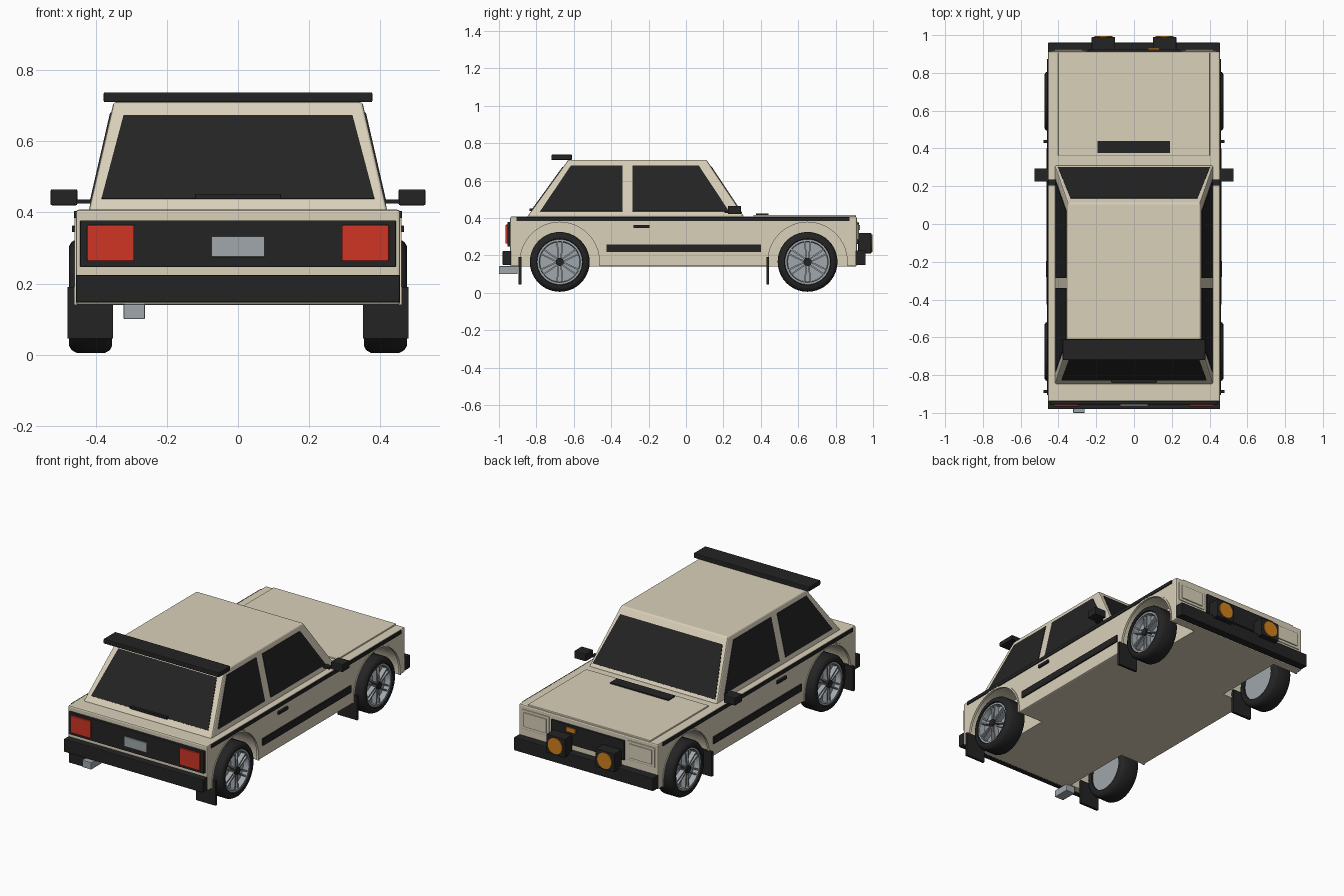
import bpy, bmesh, math
from mathutils import Vector, Matrix

if "Cube" in bpy.data.objects:
    bpy.data.objects.remove(bpy.data.objects["Cube"])


def material(name, rgb):
    m = bpy.data.materials.new(name)
    m.diffuse_color = (*rgb, 1)
    m.use_nodes = True
    m.node_tree.nodes["Principled BSDF"].inputs["Base Color"].default_value = m.diffuse_color
    return m


CREAM = material("cream paint", (0.70, 0.635, 0.49))
BLACK = material("black trim", (0.017, 0.017, 0.017))
RED = material("red lens", (0.62, 0.035, 0.018))
SILVER = material("silver metal", (0.35, 0.385, 0.41))
ORANGE = material("amber lens", (0.64, 0.22, 0.012))


def finish(bm, name, mat, smooth=False):
    bmesh.ops.recalc_face_normals(bm, faces=bm.faces)
    me = bpy.data.meshes.new(name)
    bm.to_mesh(me)
    bm.free()
    ob = bpy.data.objects.new(name, me)
    bpy.context.collection.objects.link(ob)
    me.materials.append(mat)
    if smooth:
        bpy.ops.object.select_all(action='DESELECT')
        ob.select_set(True)
        bpy.context.view_layer.objects.active = ob
        bpy.ops.object.shade_smooth_by_angle(angle=math.radians(35))
    return ob


def box(name, x, y, z, mat, bevel=0.0):
    """Box from (min, max) ranges on each axis."""
    bm = bmesh.new()
    bmesh.ops.create_cube(bm, size=1)
    for v in bm.verts:
        v.co = [r[0] if c < 0 else r[1] for r, c in zip((x, y, z), v.co)]
    if bevel:
        bmesh.ops.bevel(bm, geom=bm.edges[:], offset=bevel, segments=2,
                        profile=0.5, affect='EDGES')
    return finish(bm, name, mat)


def pair(name, x, y, z, mat, bevel=0.0):
    box(name + "_right", x, y, z, mat, bevel)
    box(name + "_left", (-x[1], -x[0]), y, z, mat, bevel)


def prism(name, pts, vec, mat, smooth=False):
    """Extrude a polygon along a vector."""
    bm = bmesh.new()
    f = bm.faces.new([bm.verts.new(p) for p in pts])
    r = bmesh.ops.extrude_face_region(bm, geom=[f])
    bmesh.ops.translate(bm, vec=vec, verts=[v for v in r['geom'] if isinstance(v, bmesh.types.BMVert)])
    return finish(bm, name, mat, smooth)


def disc(name, centre, radius, depth, axis, mat, seg=32):
    bm = bmesh.new()
    rot = Matrix.Rotation(math.pi / 2, 4, 'Y' if axis == 'x' else 'X')
    bmesh.ops.create_cone(bm, cap_ends=True, segments=seg, radius1=radius, radius2=radius,
                          depth=depth, matrix=Matrix.Translation(centre) @ rot)
    return finish(bm, name, mat, True)


def lathe(name, profile, centre, side, mat, seg=40):
    """Spin (x, radius) points around the axle."""
    bm = bmesh.new()
    vs = [bm.verts.new((side * x, centre[0], centre[1] + r)) for x, r in profile]
    es = [bm.edges.new((a, b)) for a, b in zip(vs, vs[1:] + vs[:1])]
    bmesh.ops.spin(bm, geom=vs + es, cent=(0, *centre), axis=(1, 0, 0),
                   angle=2 * math.pi, steps=seg, use_merge=True)
    bmesh.ops.remove_doubles(bm, verts=bm.verts, dist=1e-5)
    return finish(bm, name, mat, True)


AXLES = {"rear": -0.675, "front": 0.65}
AXLE_Z, ARCH = 0.165, 0.22

# Lower body with wheel wells cut out
body = box("lower_body", (-0.456, 0.456), (-0.94, 0.913), (0.14, 0.408), CREAM, 0.008)
bpy.context.view_layer.objects.active = body
for y in AXLES.values():
    for s in (-1, 1):
        cutter = disc("well_cutter", (s * 0.44, y, AXLE_Z), ARCH, 0.30, 'x', CREAM, 48)
        cutter.hide_render = True
        mod = body.modifiers.new("well", 'BOOLEAN')
        mod.operation, mod.solver, mod.object = 'DIFFERENCE', 'EXACT', cutter
        bpy.context.view_layer.objects.active = body
        bpy.ops.object.modifier_apply(modifier=mod.name)
        bpy.data.objects.remove(cutter)

# Cabin: tapered shell
Z0, Z1 = 0.405, 0.71


def mix(a, b, z):
    return a + (b - a) * (z - Z0) / (Z1 - Z0)


def side_x(z): return mix(0.42, 0.35, z)
def front_y(z): return mix(0.312, 0.11, z)
def rear_y(z): return mix(-0.85, -0.63, z)


bm = bmesh.new()
bmesh.ops.create_cube(bm, size=1)
for v in bm.verts:
    z = Z0 if v.co.z < 0 else Z1
    v.co = (math.copysign(side_x(z), v.co.x), front_y(z) if v.co.y > 0 else rear_y(z), z)
bmesh.ops.bevel(bm, geom=bm.edges[:], offset=0.007, segments=2, profile=0.5, affect='EDGES')
finish(bm, "cabin", CREAM)


# Window plates lying on the cabin faces
def window(name, pts, out):
    p = [Vector(q) for q in pts]
    n = (p[1] - p[0]).cross(p[2] - p[0]).normalized()
    if n.dot(Vector(out)) < 0:
        n.negate()
    prism(name, [q - n * 0.003 for q in p], n * 0.006, BLACK)


for tag, yf, out, lo, hi, wl, wh in (
        ("windscreen", front_y, (0, 1, 0), 0.425, 0.672, 0.402, 0.335),
        ("rear_window", rear_y, (0, -1, 0), 0.438, 0.672, 0.384, 0.322)):
    window(tag, [(-wl, yf(lo), lo), (wl, yf(lo), lo), (wh, yf(hi), hi), (-wh, yf(hi), hi)], out)
for s, side in ((1, "right"), (-1, "left")):
    lo, hi = 0.435, 0.68
    for tag, a, b, c, d in (("rear", -0.78, -0.34, -0.34, -0.615),
                            ("front", -0.285, 0.23, 0.068, -0.285)):
        window(f"{tag}_side_window_{side}",
               [(s * side_x(z), y, z) for y, z in ((a, lo), (b, lo), (c, hi), (d, hi))], (s, 0, 0))

# Bonnet panel, vent, roof spoiler, rear wiper
box("bonnet", (-0.402, 0.402), (0.36, 0.908), (0.40, 0.416), CREAM, 0.004)
box("bonnet_vent", (-0.192, 0.19), (0.375, 0.44), (0.41, 0.423), BLACK)
box("roof_spoiler", (-0.378, 0.378), (-0.72, -0.61), (0.71, 0.738), BLACK, 0.004)
box("rear_wiper", (-0.12, 0.12), (-0.838, -0.822), (0.438, 0.45), BLACK)

# Rear end
box("rear_bumper", (-0.456, 0.456), (-0.98, -0.935), (0.147, 0.224), BLACK, 0.004)
box("rear_panel", (-0.444, 0.444), (-0.955, -0.935), (0.246, 0.378), BLACK, 0.003)
pair("tail_light", (0.292, 0.424), (-0.965, -0.95), (0.263, 0.364), RED, 0.003)
box("rear_plate", (-0.075, 0.075), (-0.963, -0.95), (0.275, 0.333), SILVER, 0.002)
box("exhaust", (-0.322, -0.262), (-1.0, -0.90), (0.10, 0.142), SILVER, 0.003)

# Front end
box("front_bumper", (-0.456, 0.456), (0.905, 0.96), (0.148, 0.226), BLACK, 0.004)
box("grille", (-0.24, 0.24), (0.905, 0.925), (0.26, 0.375), BLACK, 0.003)
box("grille_badge", (0.075, 0.135), (0.92, 0.931), (0.335, 0.362), ORANGE)
pair("headlight_frame", (0.255, 0.437), (0.905, 0.918), (0.268, 0.382), CREAM, 0.003)
pair("headlight", (0.272, 0.42), (0.91, 0.924), (0.283, 0.367), CREAM, 0.003)
pair("spot_lamp_housing", (0.10, 0.224), (0.92, 0.991), (0.21, 0.32), BLACK, 0.004)
for s in (-1, 1):
    disc("spot_lamp_lens", (s * 0.162, 0.99, 0.265), 0.047, 0.012, 'y', ORANGE, 24)

# Side trim, handles, mirrors
pair("waist_stripe", (0.45, 0.461), (-0.905, 0.873), (0.384, 0.404), BLACK)
pair("door_strip", (0.45, 0.464), (-0.425, 0.40), (0.217, 0.258), BLACK)
pair("door_handle", (0.45, 0.467), (-0.28, -0.195), (0.345, 0.363), BLACK, 0.002)
pair("mirror", (0.452, 0.527), (0.224, 0.294), (0.42, 0.465), BLACK, 0.004)
pair("mirror_stem", (0.39, 0.455), (0.205, 0.235), (0.425, 0.437), BLACK)

# Wheels, arch lips and mud flaps
for end, y in AXLES.items():
    pair(f"{end}_mud_flap", (0.352, 0.48), (y - 0.22, y - 0.205), (0.045, 0.19), BLACK)
    for s, side in ((1, "right"), (-1, "left")):
        tag = f"{end}_{side}"
        c = (y, AXLE_Z)
        angs = [math.radians(-6 + 192 * i / 32) for i in range(33)]
        ring = [(s * 0.447, y + r * math.cos(a), AXLE_Z + r * math.sin(a))
                for r, aa in ((0.222, angs), (0.212, angs[::-1])) for a in aa]
        prism("arch_lip_" + tag, ring, (s * 0.013, 0, 0), CREAM, True)
        lathe("tyre_" + tag, [(0.354, 0.118), (0.354, 0.140), (0.360, 0.152), (0.374, 0.16),
                              (0.454, 0.16), (0.468, 0.152), (0.475, 0.140), (0.475, 0.124),
                              (0.462, 0.118)], c, s, BLACK)
        lathe("rim_ring_" + tag, [(0.43, 0.121), (0.468, 0.121), (0.468, 0.110), (0.43, 0.106)],
              c, s, SILVER)
        disc("rim_dish_" + tag, (s * 0.40, *c), 0.119, 0.07, 'x', SILVER)
        disc("hub_" + tag, (s * 0.45, *c), 0.022, 0.045, 'x', BLACK, 16)
        # Paired spokes
        for i in range(6):
            for k in (-0.012, 0.012):
                a = i * math.pi / 3 + math.pi / 6
                u, w = Vector((0, math.cos(a), math.sin(a))), Vector((0, -math.sin(a), math.cos(a)))
                o = Vector((s * 0.43, *c))
                prism(f"spoke_{tag}", [o + u * r + w * (k * f + h) for r, f, h in
                                       ((0.015, 0.6, -0.004), (0.112, 1.2, -0.004),
                                        (0.112, 1.2, 0.004), (0.015, 0.6, 0.004))],
                      (s * 0.033, 0, 0), SILVER)
